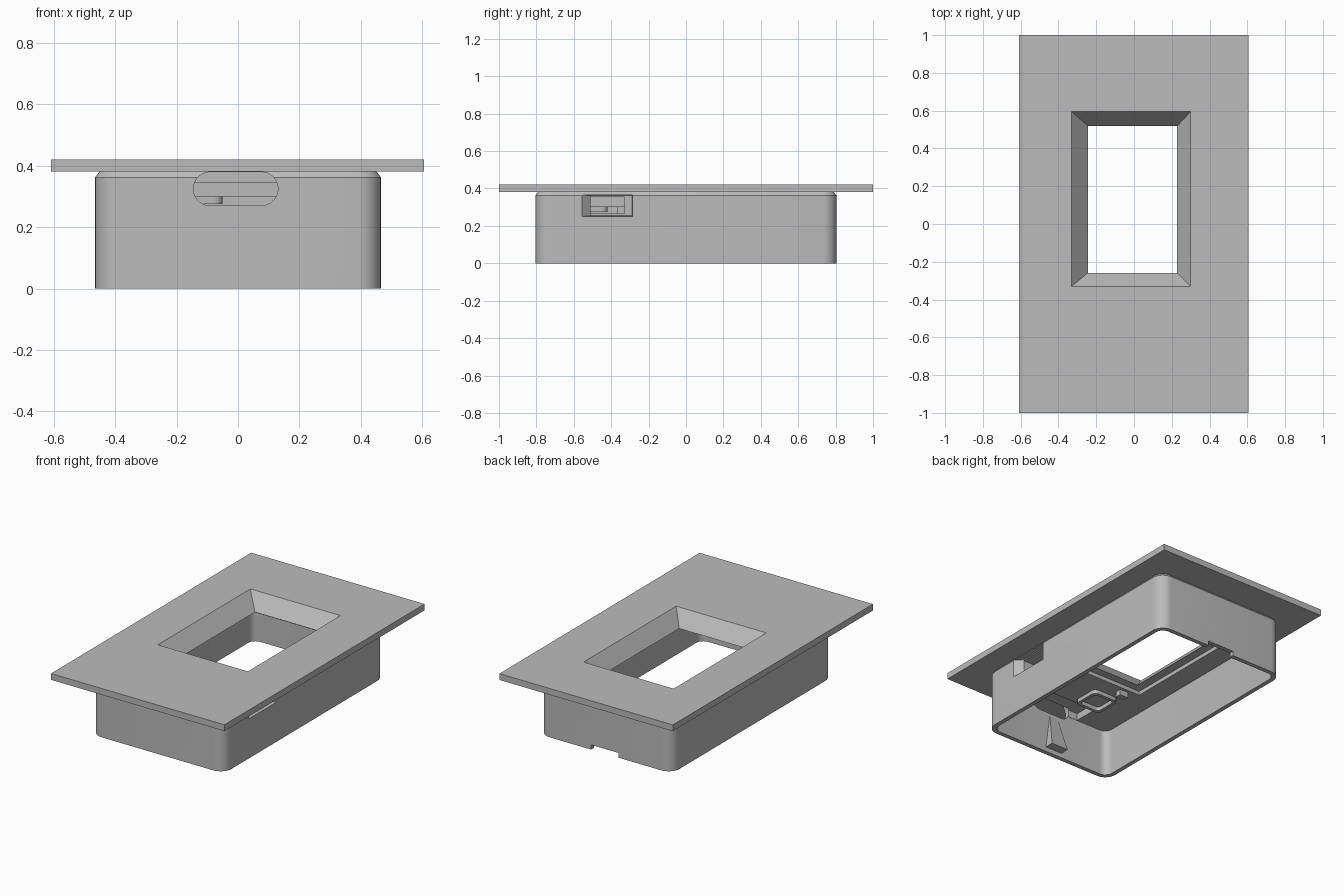
import bpy, bmesh, math
from mathutils import Matrix

old = bpy.data.objects.get("Cube")
if old:
    bpy.data.objects.remove(old, do_unlink=True)

grey = bpy.data.materials.new("plain grey")
grey.use_nodes = True
tone = (0.5, 0.5, 0.5, 1)
grey.diffuse_color = tone
grey.node_tree.nodes["Principled BSDF"].inputs["Base Color"].default_value = tone


def loft(name, sections, steps=8, matrix=None):
    """Stack rounded rectangles given as (z, x0, x1, y0, y1, radius)."""
    bm = bmesh.new()
    rings = []
    for z, x0, x1, y0, y1, r in sections:
        ring = []
        corners = [(x1 - r, y1 - r), (x0 + r, y1 - r), (x0 + r, y0 + r), (x1 - r, y0 + r)]
        for i, (cx, cy) in enumerate(corners):
            for k in range(steps + 1 if r else 1):
                a = math.pi / 2 * (i + k / steps)
                ring.append(bm.verts.new((cx + r * math.cos(a), cy + r * math.sin(a), z)))
        rings.append(ring)
    n = len(rings[0])
    for low, high in zip(rings, rings[1:]):
        for i in range(n):
            j = (i + 1) % n
            bm.faces.new((low[i], low[j], high[j], high[i]))
    bm.faces.new(rings[0][::-1])
    bm.faces.new(rings[-1])
    if matrix:
        bm.transform(matrix)
    bmesh.ops.recalc_face_normals(bm, faces=bm.faces)
    mesh = bpy.data.meshes.new(name)
    bm.to_mesh(mesh)
    bm.free()
    mesh.materials.append(grey)
    obj = bpy.data.objects.new(name, mesh)
    bpy.context.collection.objects.link(obj)
    return obj


def box(name, x0, x1, y0, y1, z0, z1, r=0):
    return loft(name, [(z0, x0, x1, y0, y1, r), (z1, x0, x1, y0, y1, r)])


def combine(target, tool, operation="DIFFERENCE"):
    mod = target.modifiers.new("combine", "BOOLEAN")
    mod.operation = operation
    mod.solver = "EXACT"
    mod.object = tool
    bpy.ops.object.select_all(action="DESELECT")
    bpy.context.view_layer.objects.active = target
    target.select_set(True)
    bpy.ops.object.modifier_apply(modifier=mod.name)


def cut(target, tool):
    combine(target, tool)
    bpy.data.objects.remove(tool, do_unlink=True)


def window():
    # Slanted window opening running through plate and ceiling
    top, low = 0.42, 0.32
    a, b = (-0.33, 0.30, -0.33, 0.595), (-0.24, 0.225, -0.255, 0.515)
    over = [p + (p - q) * 0.2 for p, q in zip(a, b)]
    return loft("window_cutter", [(0.2, *b, 0), (low, *b, 0), (top + 0.02, *over, 0)])


# Top plate
plate = box("top_plate", -0.608, 0.605, -1, 1, 0.38, 0.42)
cut(plate, window())

# Hollow housing with a small chamfer under the plate
W, D, R = 0.465, 0.805, 0.075
housing = loft("housing", [
    (0, -W, W, -D, D, R), (0.362, -W, W, -D, D, R),
    (0.38, -W + 0.014, W - 0.014, -D + 0.014, D - 0.014, R - 0.014)])
cut(housing, box("cavity", -0.437, 0.437, -0.777, 0.777, -0.1, 0.30, 0.05))
cut(housing, window())

# Ceiling recesses: screen seat and front connector pocket
cut(housing, box("screen_seat", -0.30, 0.285, -0.31, 0.56, 0.25, 0.325))
cut(housing, box("connector_pocket", -0.21, 0.2, -0.775, -0.62, 0.25, 0.345))

# Front rounded slot
upright = Matrix.Rotation(math.pi / 2, 4, "X")
cut(housing, loft("slot", [(0.76, -0.145, 0.13, 0.27, 0.379, 0.054),
                           (0.9, -0.145, 0.13, 0.27, 0.379, 0.054)], matrix=upright))

# Side socket: funnel outside, rectangular opening inside, in a thickened wall
boss = box("socket_boss", 0.39, 0.45, -0.59, -0.25, 0.22, 0.31)
combine(housing, boss, "UNION")
bpy.data.objects.remove(boss, do_unlink=True)
sideways = Matrix(((0, 0, 1, 0), (1, 0, 0, 0), (0, 1, 0, 0), (0, 0, 0, 1)))
cut(housing, loft("socket_funnel", [(0.425, -0.51, -0.29, 0.255, 0.362, 0),
                                    (0.465, -0.555, -0.285, 0.25, 0.365, 0),
                                    (0.5, -0.59, -0.28, 0.245, 0.367, 0)], matrix=sideways))
cut(housing, box("socket_hole", 0.35, 0.45, -0.51, -0.33, 0.265, 0.355))

# Shallow notch in the lower back edge
cut(housing, box("back_notch", -0.09, 0.1, 0.7, 0.9, -0.1, 0.03))

# Rounded frame and stop tab on the ceiling
frame = box("ceiling_frame", -0.23, -0.05, -0.60, -0.42, 0.275, 0.31, 0.03)
cut(frame, box("frame_hole", -0.21, -0.07, -0.58, -0.44, 0.2, 0.4, 0.02))
box("stop_tab", -0.23, -0.17, -0.37, -0.33, 0.265, 0.31)

# Tapered gusset on the inner front wall
loft("front_gusset", [(0.03, -0.09, 0.03, -0.79, -0.72, 0),
                      (0.25, -0.06, 0.0, -0.79, -0.775, 0)])

# Smooth rounded corners, crisp edges
for obj in (housing, frame):
    bpy.ops.object.select_all(action="DESELECT")
    bpy.context.view_layer.objects.active = obj
    obj.select_set(True)
    bpy.ops.object.shade_smooth_by_angle(angle=math.radians(30))
